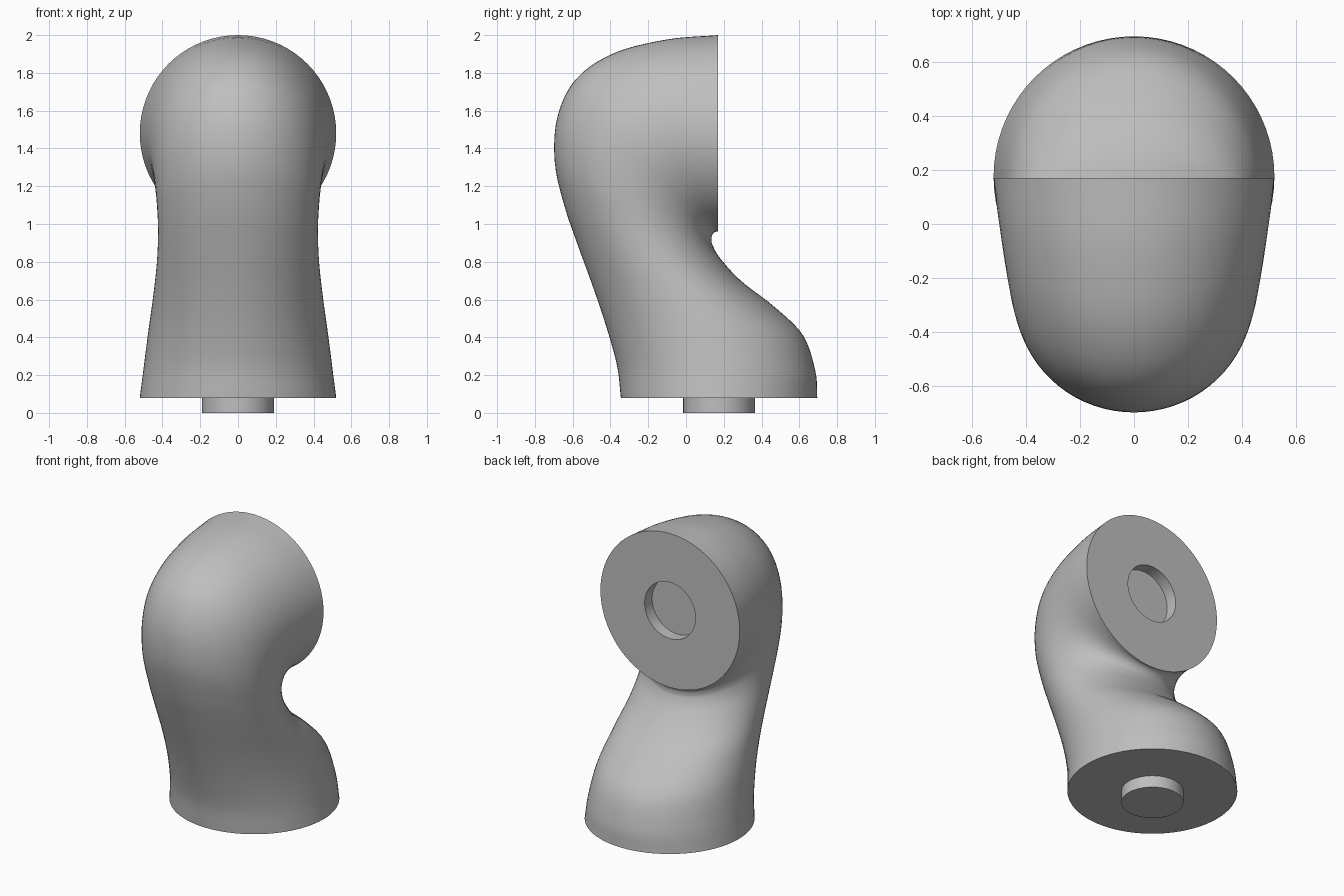
import bpy, bmesh, math
from mathutils import Vector

if "Cube" in bpy.data.objects:
    bpy.data.objects.remove(bpy.data.objects["Cube"], do_unlink=True)

SEGMENTS = 72
STEPS = 5
PEG_RADIUS = 0.19
DEPTH = 0.08

grey = bpy.data.materials.new("plain_grey")
grey.use_nodes = True
colour = (0.52, 0.52, 0.52, 1)
grey.diffuse_color = colour
grey.node_tree.nodes["Principled BSDF"].inputs["Base Color"].default_value = colour

# Elbow cross-sections: front y, front z, back y, back z, half width
sections = [
    (-.345, .08, .695, .08, .52),
    (-.365, .25, .685, .22, .50),
    (-.42, .45, .62, .41, .475),
    (-.49, .66, .47, .56, .45),
    (-.57, .88, .29, .70, .43),
    (-.645, 1.1, .18, .82, .423),
    (-.695, 1.33, .14, .89, .43),
    (-.68, 1.57, .135, .92, .443),
    (-.58, 1.77, .137, .935, .46),
    (-.38, 1.905, .143, .948, .48),
    (-.1, 1.977, .155, .958, .503),
    (.17, 2.0, .17, .96, .52),
]


def smooth_path(points):
    """Catmull-Rom interpolation through the section values."""
    pts = [Vector(p) for p in points]
    pts = [2 * pts[0] - pts[1]] + pts + [2 * pts[-1] - pts[-2]]
    out = []
    for a, b, c, d in zip(pts, pts[1:], pts[2:], pts[3:]):
        for i in range(STEPS):
            t = i / STEPS
            out.append(b + (c - a) * t / 2 + (a * 2 - b * 5 + c * 4 - d) * t * t / 2
                       + (b * 3 - a - c * 3 + d) * t ** 3 / 2)
    return out + [pts[-2]]


def add_ring(bm, centre, across, width):
    """Ellipse spanned by a vector in the yz plane and a width along x."""
    ring = []
    for i in range(SEGMENTS):
        a = math.tau * i / SEGMENTS
        side = Vector((width * math.sin(a), 0, 0))
        ring.append(bm.verts.new(centre + across * math.cos(a) + side))
    return ring


def loft(name, rings):
    """Skin a list of (centre, across, width) ellipses and cap both ends."""
    bm = bmesh.new()
    loops = [add_ring(bm, *r) for r in rings]
    for lo, hi in zip(loops, loops[1:]):
        for i in range(SEGMENTS):
            j = (i + 1) % SEGMENTS
            bm.faces.new((lo[i], lo[j], hi[j], hi[i]))
    bm.faces.new(loops[0][::-1])
    bm.faces.new(loops[-1])
    bmesh.ops.recalc_face_normals(bm, faces=bm.faces[:])
    mesh = bpy.data.meshes.new(name)
    bm.to_mesh(mesh)
    bm.free()
    mesh.materials.append(grey)
    obj = bpy.data.objects.new(name, mesh)
    bpy.context.collection.objects.link(obj)
    bpy.ops.object.select_all(action="DESELECT")
    obj.select_set(True)
    bpy.context.view_layer.objects.active = obj
    bpy.ops.object.shade_smooth_by_angle(angle=math.radians(40))
    return obj


# Curved elbow body
rings = []
for fy, fz, by, bz, width in smooth_path(sections):
    front, back = Vector((0, fy, fz)), Vector((0, by, bz))
    rings.append(((front + back) / 2, (front - back) / 2, width))

# Round socket sunk into the upright end face
mouth = rings[-1][0]
up = Vector((0, 0, PEG_RADIUS))
rings.append((mouth, up, PEG_RADIUS))
rings.append((mouth - Vector((0, DEPTH, 0)), up, PEG_RADIUS))
loft("elbow_body", rings)

# Round peg under the base
base = rings[0][0]
out = Vector((0, -PEG_RADIUS, 0))
loft("base_peg", [(base - Vector((0, 0, DEPTH)), out, PEG_RADIUS),
                  (base, out, PEG_RADIUS)])
